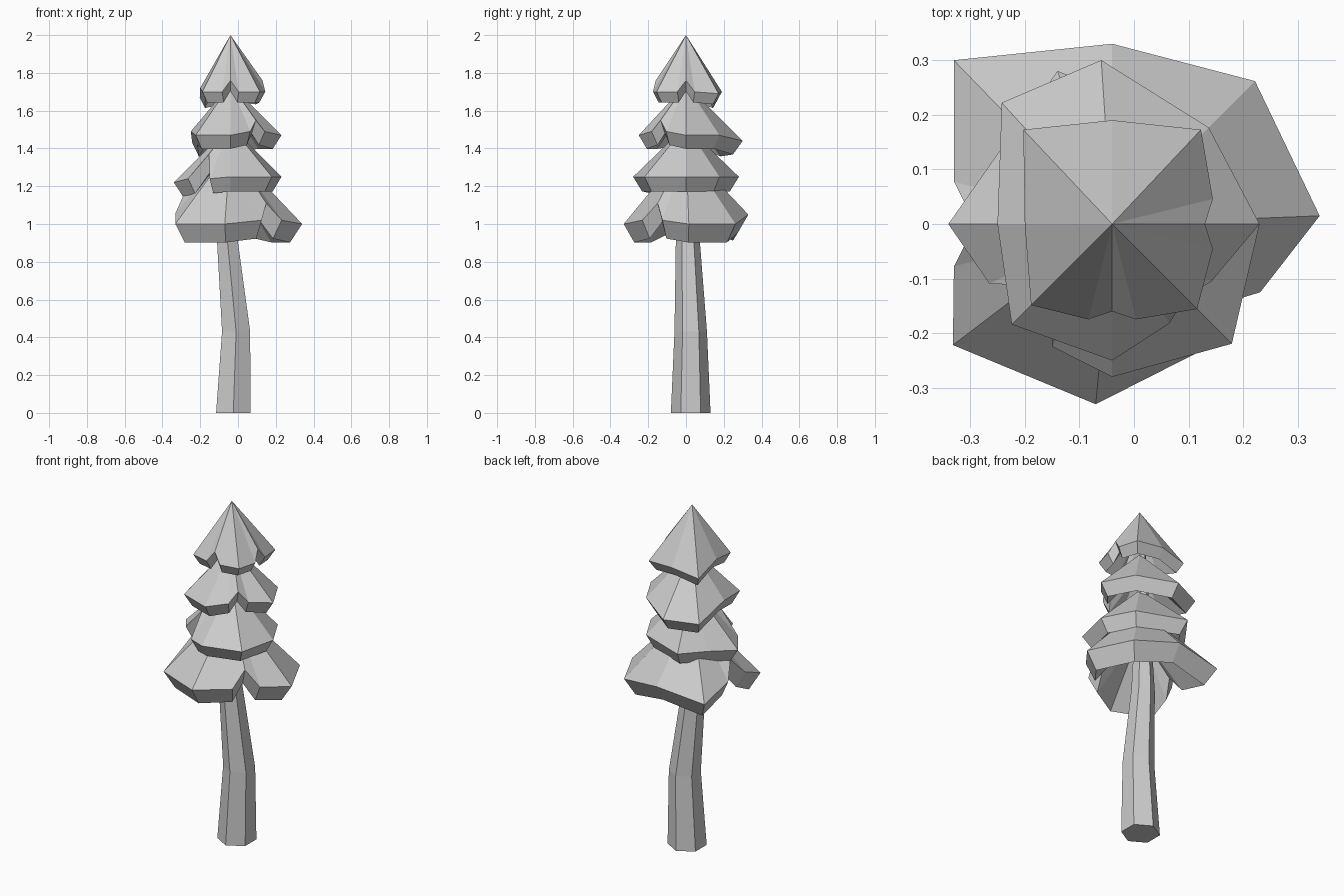
import bpy, bmesh, math
from mathutils import Vector

cube = bpy.data.objects.get("Cube")
if cube:
    bpy.data.objects.remove(cube, do_unlink=True)

grey = bpy.data.materials.new("plain_grey")
grey.use_nodes = True
shade = (.6, .6, .6, 1)
grey.diffuse_color = shade
grey.node_tree.nodes["Principled BSDF"].inputs["Base Color"].default_value = shade

COMPASS = ("east", "north_east", "north", "north_west",
           "west", "south_west", "south", "south_east")


def polar(centre, radius, angle, height):
    return Vector((centre.x + radius * math.cos(angle),
                   centre.y + radius * math.sin(angle), height))


def add_ring(bm, points):
    return [bm.verts.new(point) for point in points]


def bridge(bm, first, second):
    """Join two rings of equal length with quads."""
    for i in range(len(first)):
        j = i - 1
        bm.faces.new((first[j], first[i], second[i], second[j]))


def fan(bm, ring, point):
    """Close a ring with triangles meeting at a point."""
    tip = bm.verts.new(point)
    for i in range(len(ring)):
        bm.faces.new((ring[i - 1], ring[i], tip))


def finish(bm, name):
    bmesh.ops.recalc_face_normals(bm, faces=bm.faces)
    mesh = bpy.data.meshes.new(name)
    bm.to_mesh(mesh)
    bm.free()
    mesh.materials.append(grey)
    bpy.context.collection.objects.link(bpy.data.objects.new(name, mesh))


def foliage_tier(name, apex_height, rim_height, radii, notches, depth, spread, nudges):
    """Thick eight-sided hollow cone; some corners are notched or nudged."""
    centre = Vector((-.04, 0, 0))
    half = math.radians(spread)
    rim = []
    for i, (direction, radius) in enumerate(zip(COMPASS, radii)):
        angle = i * math.tau / len(COMPASS)
        if direction in notches:
            corner = [polar(centre, radius, angle - half, rim_height),
                      polar(centre, radius - depth, angle, rim_height + depth + .04),
                      polar(centre, radius, angle + half, rim_height)]
        else:
            corner = [polar(centre, radius, angle, rim_height)]
        shift = Vector(nudges.get(direction, (0, 0, 0)))
        rim += [point + shift for point in corner]

    # Lip: the rim repeated smaller and lower
    drop = .28 * sum(radii) / len(radii)
    lip = []
    for point in rim:
        inner = centre.lerp(point, .83)
        inner.z = point.z - drop
        lip.append(inner)

    bm = bmesh.new()
    upper = add_ring(bm, rim)
    lower = add_ring(bm, lip)
    fan(bm, upper, centre + Vector((0, 0, apex_height)))
    bridge(bm, upper, lower)
    fan(bm, lower, centre + Vector((0, 0, apex_height - 1.5 * drop)))
    finish(bm, name)


def bent_trunk(name, stations):
    """Six-sided column through stations of centre, height and radius."""
    bm = bmesh.new()
    rings = []
    for x, y, height, radius in stations:
        centre = Vector((x, y, 0))
        rings.append(add_ring(bm, [
            polar(centre, radius, (i + .5) * math.tau / 6, height) for i in range(6)]))
    for first, second in zip(rings, rings[1:]):
        bridge(bm, first, second)
    bm.faces.new(rings[0])
    bm.faces.new(rings[-1])
    finish(bm, name)


# Trunk bends once, then tapers up inside the foliage
bent_trunk("trunk", [(-.025, .025, 0, .105), (-.01, .025, .43, .086),
                     (-.055, .01, .9, .064), (-.05, .01, 1.8, .015)])

# Foliage: corner radii run anticlockwise from the east
foliage_tier("bottom_foliage", 1.4, 1,
             (.38, .37, .33, .41, .3, .37, .33, .29), ("west", "south_east"), .05, 15,
             {"east": (0, .015, 0), "north": (0, 0, .05), "north_west": (0, .01, .01),
              "west": (0, 0, .06), "south_west": (-.03, .04, 0),
              "south": (-.03, 0, 0), "south_east": (.02, .02, .02)})
foliage_tier("lower_middle_foliage", 1.52, 1.25,
             (.27, .25, .28, .27, .3, .25, .28, .31), ("south_west",), .09, 19,
             {"north": (-.1, 0, 0), "north_west": (-.01, -.05, -.01),
              "west": (0, 0, -.03), "south_west": (0, 0, -.01)})
foliage_tier("upper_middle_foliage", 1.74, 1.47,
             (.27, .25, .3, .3, .21, .26, .25, .21), ("south_east",), .02, 15,
             {"north": (-.02, 0, -.03), "north_west": (.01, .01, -.04),
              "west": (0, 0, .02), "south_east": (0, 0, .02)})
foliage_tier("top_foliage", 2, 1.7,
             (.19, .23, .19, .23, .16, .21, .18, .22), ("east", "south"), .02, 14,
             {"north_west": (0, .01, -.03), "north_east": (0, .01, -.01),
              "west": (0, 0, .02)})
